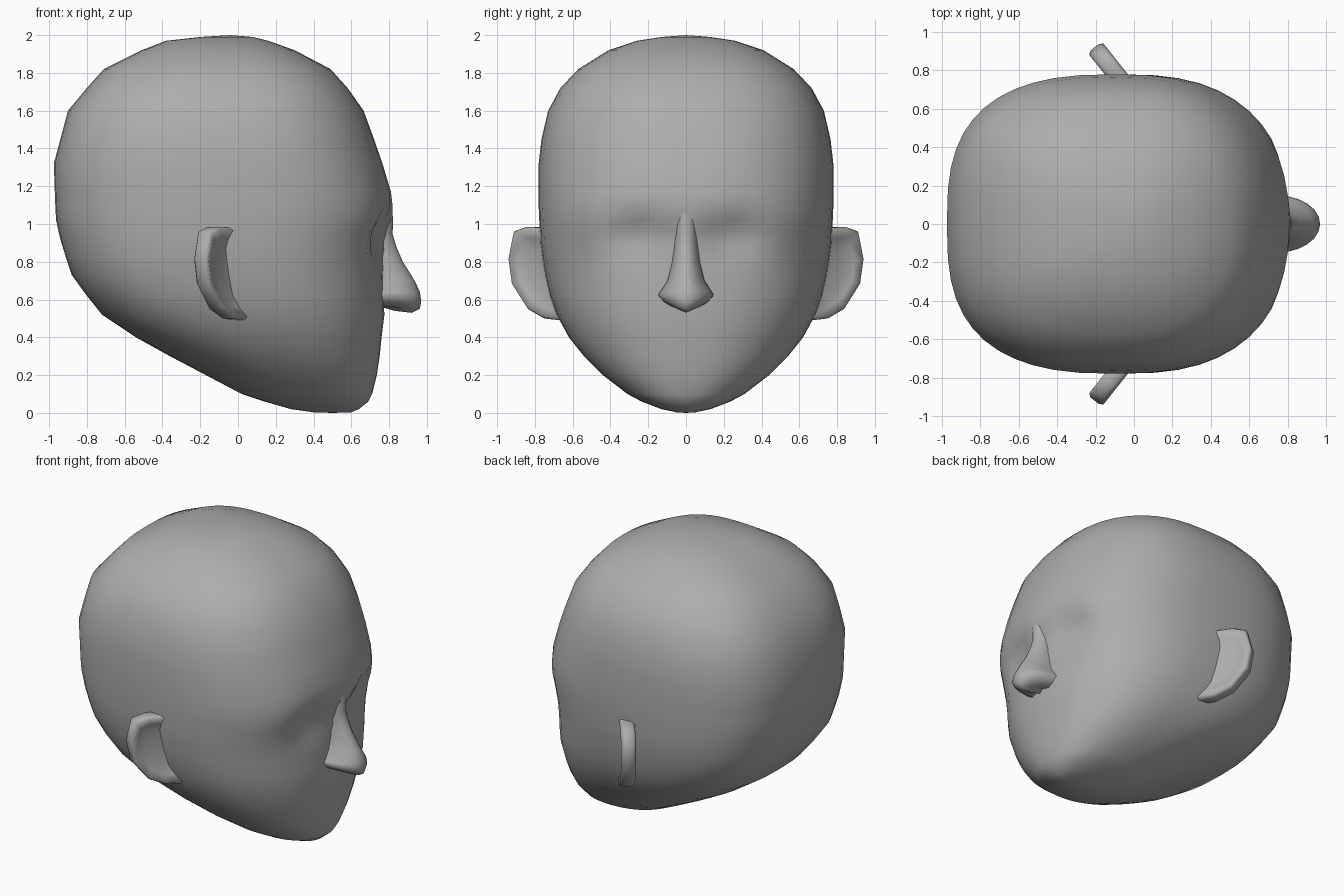
import bpy, bmesh
from math import sin, cos, pi, exp, copysign

if "Cube" in bpy.data.objects:
    bpy.data.objects.remove(bpy.data.objects["Cube"])

grey = bpy.data.materials.new("dark_grey")
grey.diffuse_color = (.42, .42, .42, 1)
grey.use_nodes = True
grey.node_tree.nodes["Principled BSDF"].inputs["Base Color"].default_value = grey.diffuse_color


def spow(v, p):
    return copysign(abs(v) ** p, v)


def finish(bm, name, angle):
    bmesh.ops.recalc_face_normals(bm, faces=bm.faces)
    me = bpy.data.meshes.new(name)
    bm.to_mesh(me)
    bm.free()
    me.materials.append(grey)
    ob = bpy.data.objects.new(name, me)
    bpy.context.collection.objects.link(ob)
    bpy.ops.object.select_all(action='DESELECT')
    bpy.context.view_layer.objects.active = ob
    ob.select_set(True)
    bpy.ops.object.shade_smooth_by_angle(angle=angle)
    return ob


def bridge(bm, rings, closed):
    n = len(rings[0])
    for a, b in zip(rings, rings[1:]):
        for i in range(n if closed else n - 1):
            j = (i + 1) % n
            bm.faces.new((a[i], a[j], b[j], b[i]))


# Head: horizontal sections (height, back x, front x, half width)
SECTIONS = [
    (0.003, .40, .60, .05), (0.02, .28, .64, .13), (0.06, .14, .69, .235),
    (0.10, .02, .71, .31), (0.20, -.17, .735, .44), (0.30, -.36, .75, .54),
    (0.40, -.54, .76, .62), (0.52, -.72, .775, .685), (0.62, -.80, .77, .72),
    (0.73, -.88, .77, .745), (0.82, -.91, .775, .76), (0.90, -.935, .79, .77),
    (0.96, -.95, .805, .773), (1.02, -.963, .82, .777), (1.09, -.967, .82, .78),
    (1.17, -.97, .81, .78), (1.32, -.975, .765, .78), (1.45, -.94, .72, .765),
    (1.60, -.90, .665, .73), (1.72, -.80, .58, .665), (1.82, -.71, .49, .57),
    (1.92, -.51, .30, .41), (1.97, -.38, .16, .26), (1.99, -.20, .08, .13)]
SEG = 48
bm = bmesh.new()
rings = []
for z, xb, xf, w in SECTIONS:
    ring = []
    for i in range(SEG):
        t = 2 * pi * i / SEG
        # squarer at the back of the skull than at the face
        full = 2.4 + 0.2 * (1 - cos(t))
        p = 2 / (2.15 + (full - 2.15) * min(1, z / 0.6))
        x = (xb + xf) / 2 + (xf - xb) / 2 * spow(cos(t), p)
        y = w * spow(sin(t), p)
        if x > 0.3:  # eye sockets
            x -= 0.075 * exp(-((abs(y) - .24) / .14) ** 2 - ((z - .95) / .12) ** 2)
        ring.append(bm.verts.new((x, y, z)))
    rings.append(ring)
bridge(bm, rings, True)
for ring, tip in ((rings[0], (.5, 0, 0)), (rings[-1], (-.04, 0, 2))):
    c = bm.verts.new(tip)
    for i in range(SEG):
        bm.faces.new((ring[i], ring[(i + 1) % SEG], c))
finish(bm, "head", pi)

# Nose: open-backed sections (height, tip x, base x, half width)
NOSE = [(1.10, .812, .76, .05), (1.02, .822, .75, .06), (.95, .818, .74, .06),
        (.88, .838, .74, .065), (.80, .873, .74, .075), (.70, .935, .74, .10),
        (.64, .963, .735, .14), (.59, .97, .74, .15), (.55, .962, .74, .115),
        (.53, .92, .74, .08), (.54, .83, .74, .05), (.56, .76, .74, .03)]
bm = bmesh.new()
rings = []
for z, xt, xb, w in NOSE:
    # nostril wings sit slightly higher than the tip
    pts = []
    for i in range(13):
        t = -pi / 2 + pi * i / 12
        lift = 0.035 * abs(sin(t)) if z < .6 else 0
        pts.append((xb + (xt - xb) * cos(t), w * sin(t), z + lift))
    # the sides of the bridge flare into the cheeks
    flare = 0.075 if z > .68 else 0
    x, y, h = pts[-1]
    for s in (-1, 1):
        end = (xb - 0.05, s * (w + flare), h)
        pts.insert(0 if s < 0 else len(pts), end)
    rings.append([bm.verts.new(q) for q in pts])
bridge(bm, rings, False)
finish(bm, "nose", pi)

# Ears: slanted plate with a dished front, mirrored to the other side
OUTLINE = [(-.10, .95), (.03, .98), (.15, .985), (.235, .96), (.27, .82),
           (.245, .68), (.14, .55), (.03, .50), (-.08, .49), (-.14, .62)]
bm = bmesh.new()


def ear_ring(scale, depth):
    cu, cz = .04, .75
    return [bm.verts.new((.0 - .62 * u - .78 * depth, .74 + .78 * u - .62 * depth, z))
            for u, z in ((cu + (a - cu) * scale, cz + (b - cz) * scale)
                         for a, b in OUTLINE)]


ear = [ear_ring(s, d) for s, d in
       ((.5, .035), (.75, .02), (.94, 0), (1, .02), (1, .08), (.93, .095))]
bridge(bm, ear, True)
bm.faces.new(ear[0])
bm.faces.new(ear[-1])
ob = finish(bm, "ears", pi / 2)
mirror = ob.modifiers.new("mirror", 'MIRROR')
mirror.use_axis = (False, True, False)
